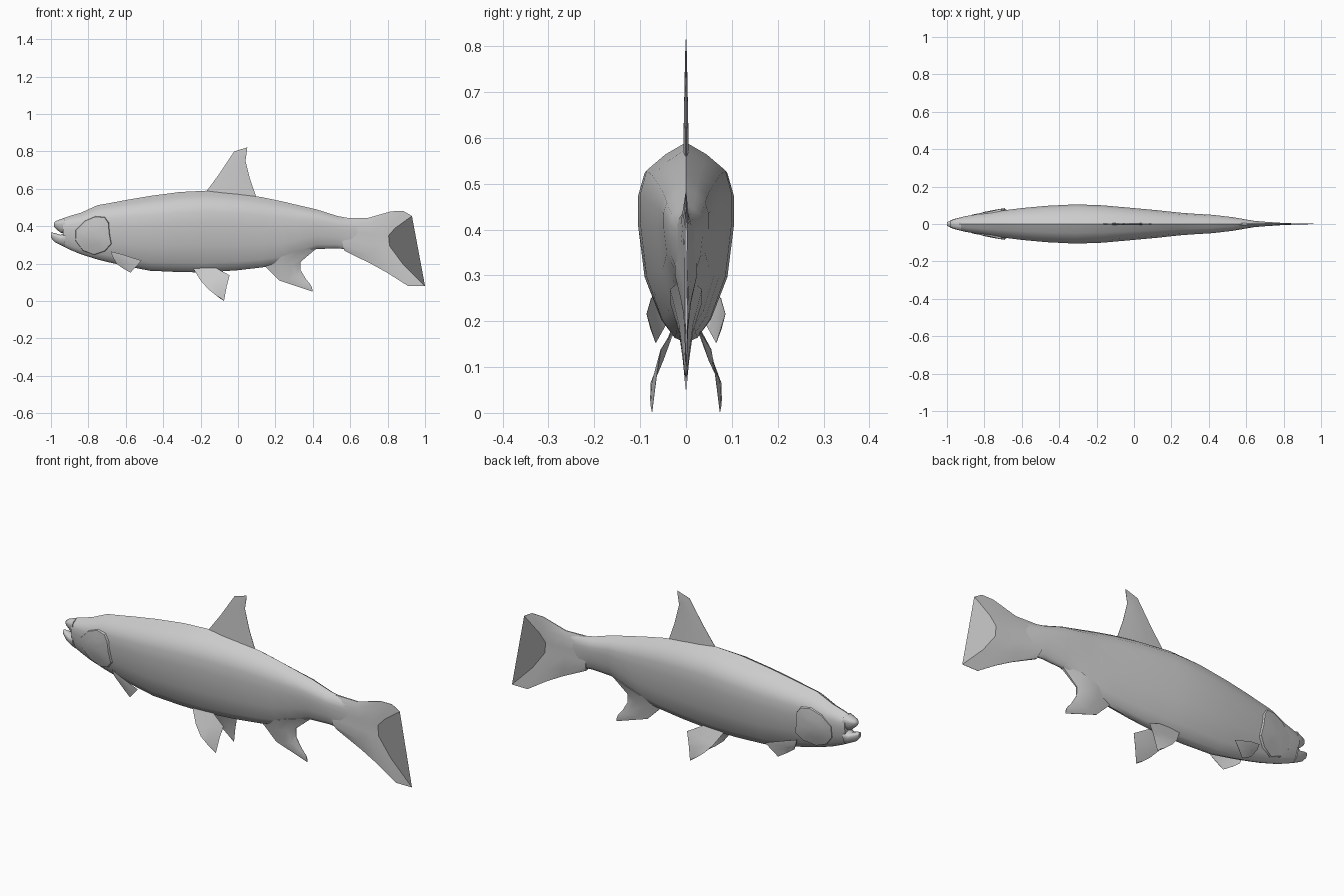
import bpy, bmesh, math

if "Cube" in bpy.data.objects:
    bpy.data.objects.remove(bpy.data.objects["Cube"])

grey = bpy.data.materials.new("fish grey")
grey.diffuse_color = (0.6, 0.6, 0.6, 1)
grey.use_nodes = True
grey.node_tree.nodes["Principled BSDF"].inputs["Base Color"].default_value = grey.diffuse_color


def finish(name, verts, faces, angle=40):
    mesh = bpy.data.meshes.new(name)
    mesh.from_pydata(verts, [], faces)
    bm = bmesh.new()
    bm.from_mesh(mesh)
    bmesh.ops.remove_doubles(bm, verts=bm.verts, dist=0.0003)
    bmesh.ops.recalc_face_normals(bm, faces=bm.faces)
    bm.to_mesh(mesh)
    bm.free()
    mesh.materials.append(grey)
    obj = bpy.data.objects.new(name, mesh)
    bpy.context.collection.objects.link(obj)
    bpy.ops.object.select_all(action='DESELECT')
    obj.select_set(True)
    bpy.context.view_layer.objects.active = obj
    bpy.ops.object.shade_smooth_by_angle(angle=math.radians(angle))
    return obj


# Half cross-section: (height fraction, width fraction)
SECTION = [(0, 0), (.025, .25), (.115, .52), (.33, .86), (.6, 1),
           (.74, 1), (.86, .86), (.94, .45), (1, 0)]


def loft(name, stations):
    """Skin the cross-section through stations of x, bottom, top, half width."""
    ring = [(t, w) for t, w in SECTION] + [(t, -w) for t, w in SECTION[-2:0:-1]]
    n = len(ring)
    verts = [(x, w * hw, lo + t * (hi - lo)) for x, lo, hi, hw in stations for t, w in ring]
    faces = [(i * n + j, i * n + (j + 1) % n, (i + 1) * n + (j + 1) % n, (i + 1) * n + j)
             for i in range(len(stations) - 1) for j in range(n)]
    faces += [tuple(range(n)), tuple(range(len(verts) - n, len(verts)))]
    return finish(name, verts, faces, 50)


def fin(name, rows, thick, side=1):
    """Thin lens-shaped plate lofted from root row to tip row."""
    rows = [[p if len(p) == 3 else (p[0], 0, p[1]) for p in r] for r in rows]
    m, verts, faces = len(rows[0]), [], []
    for r, h in zip(rows, thick):
        for s in (1, -1):
            for j, (x, y, z) in enumerate(r):
                edge = .2 if j in (0, m - 1) else 1
                verts.append((x, side * y + s * h * edge, z))
    n = 2 * m
    loop = list(range(m)) + list(range(n - 1, m - 1, -1))
    for i in range(len(rows) - 1):
        for a, b in zip(loop, loop[1:] + loop[:1]):
            faces.append((i * n + a, i * n + b, (i + 1) * n + b, (i + 1) * n + a))
    last = len(verts) - n
    faces += [tuple(loop), tuple(last + k for k in loop)]
    return finish(name, verts, faces)


BODY = [(-.935, .293, .443, .034), (-.9, .275, .455, .042), (-.84, .25, .472, .052),
        (-.75, .222, .513, .066), (-.69, .207, .523, .074), (-.6, .187, .54, .085),
        (-.47, .162, .562, .097), (-.31, .155, .583, .105), (-.17, .153, .59, .1),
        (0, .165, .575, .085), (.13, .18, .555, .073), (.24, .2, .532, .061),
        (.32, .235, .513, .055), (.42, .278, .49, .049), (.53, .282, .455, .036),
        (.6, .275, .442, .024), (.67, .262, .436, .012)]
loft("body", BODY)

# Jaws, leaving an open mouth notch
loft("upper_jaw", [(-.925, .362, .446, .036), (-.95, .366, .437, .029),
                   (-.975, .388, .427, .02), (-.985, .398, .417, .01)])
loft("lower_jaw", [(-.925, .288, .366, .036), (-.95, .3, .354, .03),
                   (-.98, .315, .364, .02), (-1, .338, .367, .009)])


def half_width(x, z):
    """Body half width at a point of its side."""
    x = min(max(x, BODY[0][0]), BODY[-1][0])
    for a, b in zip(BODY, BODY[1:]):
        if a[0] <= x <= b[0]:
            f = (x - a[0]) / (b[0] - a[0])
            lo, hi, hw = (a[k] + f * (b[k] - a[k]) for k in (1, 2, 3))
            break
    t = min(max((z - lo) / (hi - lo), 0), 1)
    for (t0, w0), (t1, w1) in zip(SECTION, SECTION[1:]):
        if t0 <= t <= t1:
            return hw * (w0 + (w1 - w0) * (t - t0) / (t1 - t0))


# Gill covers: raised patches that fade forward and end in a rear step
OUTLINE = [(-.71, .45), (-.69, .42), (-.685, .36), (-.675, .305), (-.71, .265),
           (-.77, .245), (-.83, .268), (-.87, .32), (-.87, .38), (-.82, .43), (-.76, .455)]
CX, CZ = -.785, .35
for side, label in ((1, "left"), (-1, "right")):
    verts = [(CX, side * (half_width(CX, CZ) + .008), CZ)]
    k = len(OUTLINE)
    for scale, raised in ((.5, 1), (.96, 1), (1, 0)):
        for x, z in OUTLINE:
            px, pz = CX + (x - CX) * scale, CZ + (z - CZ) * scale
            lift = .003 + .008 * min(max((px + .87) / .16, 0), 1) if raised else -.004
            verts.append((px, side * (half_width(px, pz) + lift), pz))
    faces = [(0, 1 + j, 1 + (j + 1) % k) for j in range(k)]
    for r in range(2):
        o = 1 + r * k
        faces += [(o + j, o + (j + 1) % k, o + k + (j + 1) % k, o + k + j) for j in range(k)]
    finish(label + "_gill_cover", verts, faces)

# Forked tail
fin("tail_fin", [
    [(.56, .445), (.56, .41), (.56, .37), (.56, .33), (.56, .3), (.57, .268)],
    [(.69, .443), (.7, .41), (.7, .36), (.69, .31), (.7, .25), (.71, .2)],
    [(.82, .48), (.79, .42), (.76, .35), (.76, .3), (.79, .22), (.8, .15)],
    [(.885, .481), (.82, .405), (.785, .35), (.79, .297), (.84, .2), (.91, .08)],
    [(.93, .455), (.84, .39), (.805, .35), (.81, .295), (.88, .2), (1, .08)]],
    [.024, .012, .006, .004, .002])

# Dorsal and anal fins
fin("dorsal_fin", [
    [(-.17, .585), (-.08, .575), (.01, .56), (.1, .55)],
    [(-.1, .68), (-.05, .68), (0, .67), (.065, .65)],
    [(-.02, .8), (0, .78), (.02, .765), (.04, .75)],
    [(.05, .822), (.048, .805), (.045, .785), (.042, .765)]],
    [.006, .004, .002, .001])
fin("anal_fin", [
    [(.13, .2), (.24, .24), (.33, .27), (.43, .29)],
    [(.16, .17), (.23, .18), (.29, .195), (.335, .21)],
    [(.22, .11), (.27, .115), (.315, .13), (.335, .165)],
    [(.31, .08), (.335, .085), (.36, .1), (.365, .115)],
    [(.4, .05), (.398, .06), (.395, .075), (.39, .085)]],
    [.035, .016, .007, .004, .002])

# Paired pectoral and pelvic fins
for side, label in ((1, "left"), (-1, "right")):
    fin(label + "_pectoral_fin", [
        [(-.65, .04, .2), (-.67, .055, .235), (-.68, .06, .265)],
        [(-.62, .052, .178), (-.62, .07, .22), (-.62, .076, .25)],
        [(-.575, .066, .152), (-.545, .077, .184), (-.515, .086, .216)]],
        [.004, .003, .001], side)
    fin(label + "_pelvic_fin", [
        [(-.24, .03, .175), (-.18, .03, .178), (-.12, .03, .178)],
        [(-.2, .06, .11), (-.13, .052, .115), (-.045, .055, .138)],
        [(-.16, .077, .065), (-.11, .072, .07), (-.06, .064, .08)],
        [(-.115, .078, .028), (-.09, .076, .015), (-.075, .074, 0)]],
        [.004, .003, .002, .001], side)
